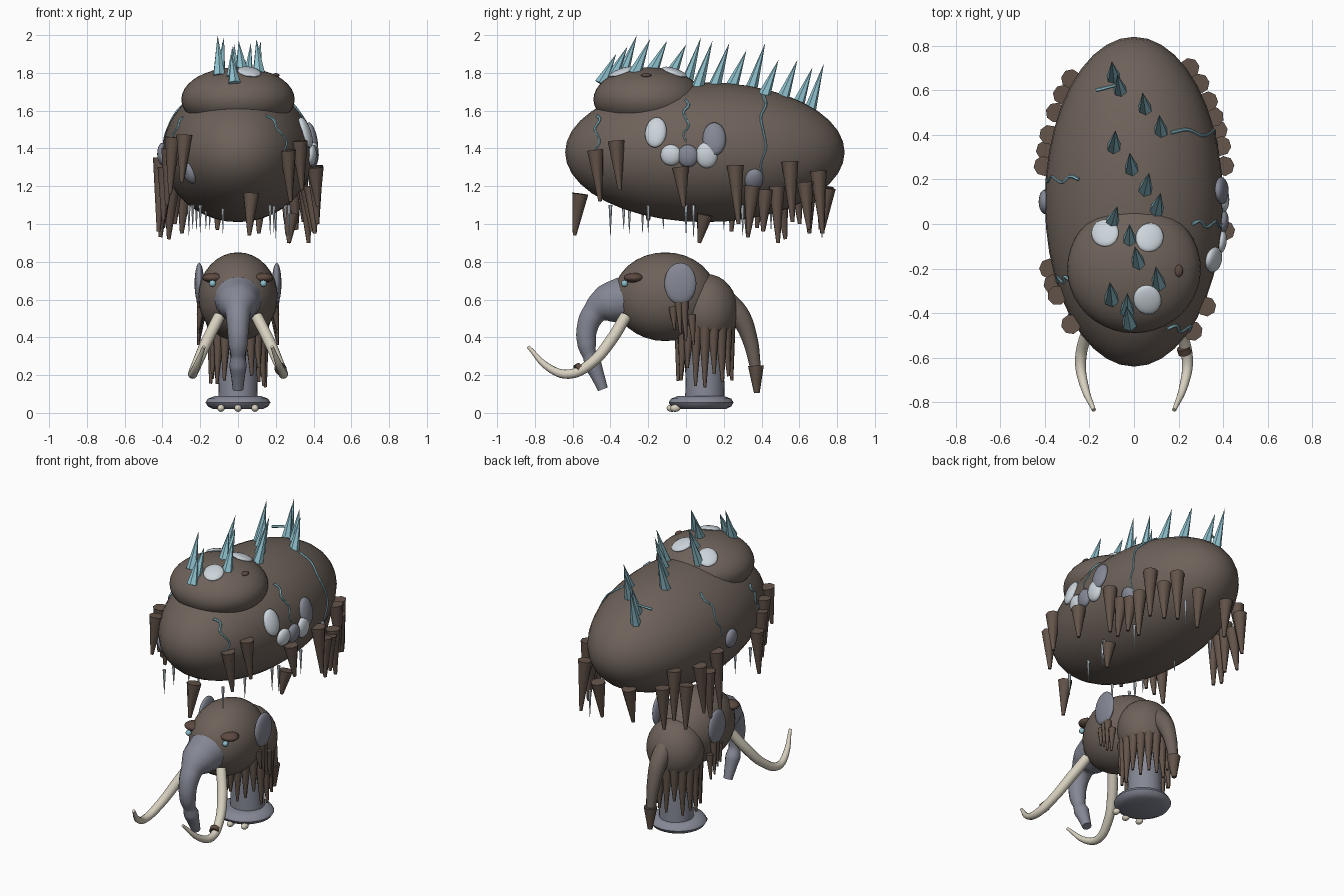
import bpy, bmesh, math, random
from mathutils import Vector, Matrix

random.seed(4)
cube = bpy.data.objects.get("Cube")
if cube:
    bpy.data.objects.remove(cube)


def material(name, r, g, b):
    m = bpy.data.materials.new(name)
    m.use_nodes = True
    m.diffuse_color = (r, g, b, 1)
    m.node_tree.nodes["Principled BSDF"].inputs["Base Color"].default_value = (r, g, b, 1)
    return m


fur = material("brown fur", .155, .122, .102)
hair_mat = material("dark brown hair", .125, .088, .068)
hide = material("grey hide", .235, .245, .3)
ivory = material("ivory", .68, .63, .52)
ice = material("blue ice", .27, .53, .61)
frost = material("pale frost", .6, .66, .71)
brow_mat = material("dark red brown", .11, .068, .053)


def finish(name, bm, mat, angle=40):
    me = bpy.data.meshes.new(name)
    bmesh.ops.recalc_face_normals(bm, faces=bm.faces)
    bm.to_mesh(me)
    bm.free()
    me.materials.append(mat)
    for p in me.polygons:
        p.use_smooth = True
    me.set_sharp_from_angle(angle=math.radians(angle))
    ob = bpy.data.objects.new(name, me)
    bpy.context.collection.objects.link(ob)
    return ob


def blob(name, centre, size, mat, normal=None, seg=32):
    """Ellipsoid; its local z follows normal when one is given."""
    bm = bmesh.new()
    bmesh.ops.create_uvsphere(bm, u_segments=seg, v_segments=seg // 2, radius=1)
    turn = Vector(normal).to_track_quat('Z', 'Y').to_matrix().to_4x4() if normal else Matrix()
    bm.transform(Matrix.Translation(centre) @ turn @ Matrix.Diagonal((*size, 1)))
    return finish(name, bm, mat, 60)


def spike(name, base, tip, r1, r2, mat, sides=8, angle=50):
    """Tapered cone between two points."""
    a, b = Vector(base), Vector(tip)
    bm = bmesh.new()
    bmesh.ops.create_cone(bm, cap_ends=True, segments=sides, radius1=r1, radius2=r2, depth=(b - a).length)
    bm.transform(Matrix.Translation((a + b) / 2) @ (b - a).to_track_quat('Z', 'Y').to_matrix().to_4x4())
    return finish(name, bm, mat, angle)


def tube(name, points, mat, res=3):
    """Rounded tube through (x, y, z, radius) points."""
    cu = bpy.data.curves.new(name, 'CURVE')
    cu.dimensions = '3D'
    cu.bevel_depth = 1
    cu.bevel_resolution = res
    cu.resolution_u = 5
    cu.use_fill_caps = True
    sp = cu.splines.new('BEZIER')
    sp.bezier_points.add(len(points) - 1)
    for bp, p in zip(sp.bezier_points, points):
        bp.co = p[:3]
        bp.radius = p[3]
        bp.handle_left_type = bp.handle_right_type = 'AUTO'
    ob = bpy.data.objects.new(name, cu)
    bpy.context.collection.objects.link(ob)
    me = bpy.data.meshes.new_from_object(ob.evaluated_get(bpy.context.evaluated_depsgraph_get()))
    bpy.data.objects.remove(ob)
    bm = bmesh.new()
    bm.from_mesh(me)
    bpy.data.meshes.remove(me)
    return finish(name, bm, mat, 50)


# Great upper body and the hump on top
C, R = Vector((0, .1, 1.38)), Vector((.4, .74, .37))
HC, HR = Vector((0, -.2, 1.66)), Vector((.3, .29, .17))
blob("body", C, R, fur, seg=40)
blob("hump", HC, HR, fur, seg=40)


def ring(y):
    return math.sqrt(max(0, 1 - ((y - C.y) / R.y) ** 2))


def top_z(x, y):
    zs = [c.z + r.z * math.sqrt(max(0, 1 - ((x - c.x) / r.x) ** 2 - ((y - c.y) / r.y) ** 2))
          for c, r in ((C, R), (HC, HR))]
    inside = (x / HR.x) ** 2 + ((y - HC.y) / HR.y) ** 2 < 1
    return max(zs) if inside else zs[0]


# Ice spikes along the back: x, y, tip height
for x, y, z in [(-.1, -.32, 2), (-.02, -.43, 1.9), (-.03, -.37, 1.94), (.11, -.25, 1.98), (.02, -.16, 1.97),
                (-.02, -.06, 1.95), (-.1, .02, 1.99), (.1, .08, 1.97), (.05, .17, 1.96), (-.01, .26, 1.92),
                (-.09, .36, 1.96), (.12, .43, 1.87), (.05, .53, 1.87), (-.06, .61, 1.83), (-.09, .67, 1.85)]:
    base = top_z(x, y) - .02
    spike("ice_spike", (x, y - .02, base), (x + random.uniform(-.02, .03), y + .06, z), .035, 0, ice, 6, 30)
tube("fallen_icicle", [(-.17, .6, 1.69, .009), (-.05, .63, 1.71, .006)], ice, 1)

# Hanging locks on each side: y, top, bottom
locks = {1: [(-.48, 1.39, 1.12), (-.37, 1.44, 1.18), (-.03, 1.3, 1.09), (.26, 1.31, 1), (.35, 1.2, .95),
             (.42, 1.18, .96), (.48, 1.2, .9), (.55, 1.33, 1.01), (.63, 1.22, .97), (.7, 1.28, .95)],
         -1: [(-.45, 1.47, 1.22), (-.32, 1.46, 1.16), (-.27, 1.4, 1.1), (-.2, 1.3, 1.02), (.26, 1.35, .96),
              (.33, 1.24, .93), (.4, 1.3, .98), (.5, 1.2, .92), (.58, 1.32, 1), (.65, 1.22, .95)]}
for side, rows in locks.items():
    for y, hi, lo in rows:
        x = side * (R.x * ring(y) + .015)
        spike("fur_lock", (x, y, hi), (x + side * .015, y + random.uniform(-.03, .03), lo), .045, .01, hair_mat)
for x, y, hi, lo in [(.07, -.56, 1.16, .94), (.12, .75, 1.19, .95), (-.1, .74, 1.2, .97), (.28, .1, 1.05, .9)]:
    spike("loose_lock", (x, y, hi), (x - .01, y - .03, lo), .045, .01, hair_mat)

# Thin icicles under the belly
for x, y in [(-.26, -.4), (-.24, -.33), (-.2, -.23), (-.17, -.12), (-.15, .2), (-.08, -.3), (.17, -.4),
             (.19, -.2), (.25, 0), (.27, .04), (.25, .3), (-.22, .45), (.2, .72)]:
    spike("icicle", (x, y, 1.1), (x, y, random.uniform(.92, .98)), .01, .001, frost, 6)

# Frost and stone plates on the flanks: side, y, z, half width, half height, material
for side, y, z, w, h, m in [(1, -.16, 1.485, .085, .058, frost), (1, -.08, 1.365, .056, .056, frost),
                            (1, .01, 1.36, .06, .055, hide), (1, .11, 1.365, .07, .058, frost),
                            (1, .15, 1.45, .09, .062, hide), (1, .36, 1.235, .062, .05, hide),
                            (-1, .1, 1.37, .06, .055, hide), (-1, -.42, 1.27, .06, .045, hide)]:
    x = side * R.x * math.sqrt(max(.02, ring(y) ** 2 - ((z - C.z) / R.z) ** 2))
    n = Vector((x / R.x ** 2, (y - C.y) / R.y ** 2, (z - C.z) / R.z ** 2)).normalized()
    blob("flank_plate", (x, y, z), (h, w, .028), m, n, 20)
for x, y in [(-.13, -.04), (.07, -.06), (.06, -.34)]:
    n = Vector((x / HR.x ** 2, (y - HC.y) / HR.y ** 2, (top_z(x, y) - HC.z) / HR.z ** 2))
    blob("hump_frost", (x, y, top_z(x, y)), (.062, .07, .018), frost, n, 20)
blob("hump_knot", (.2, -.21, top_z(.2, -.21)), (.02, .028, .012), brow_mat, seg=12)

# Ice veins running down the flanks: y, start angle, end angle
for y, t0, t1 in [(-.47, .95, -.15), (0, .85, .15), (.41, 1.1, -.45), (.2, math.pi - .9, math.pi - .1),
                  (-.25, math.pi - .6, math.pi - .1)]:
    pts = []
    for i in range(7):
        t, yy = t0 + (t1 - t0) * i / 6, y + .015 * math.sin(i * 2.1)
        s = ring(yy) * 1.005
        pts.append((R.x * s * math.cos(t), yy, C.z + R.z * s * math.sin(t), .008 - .0008 * i))
    tube("ice_vein", pts, ice, 1)

# Lower animal: head, shoulders, leg and foot
blob("head", (0, -.11, .615), (.21, .275, .235), fur)
blob("shoulders", (0, .11, .54), (.18, .165, .195), fur)
spike("leg", (0, .1, .06), (0, .1, .5), .105, .095, hide, 24)
bm = bmesh.new()
prof = [(0, .02), (.13, .02), (.16, .035), (.172, .055), (.16, .075), (.12, .09), (0, .09)]
vs = [bm.verts.new((r, 0, z)) for r, z in prof]
es = [bm.edges.new(p) for p in zip(vs, vs[1:])]
bmesh.ops.spin(bm, geom=vs + es, cent=(0, 0, 0), axis=(0, 0, 1), angle=math.tau, steps=28)
bmesh.ops.remove_doubles(bm, verts=bm.verts, dist=.0005)
bm.transform(Matrix.Translation((0, .08, 0)))
finish("foot", bm, hide)
for x in (-.09, 0, .09):
    blob("toenail", (x, -.075 + abs(x) * .2, .025), (.02, .028, .02), ivory, seg=12)

# Trunk and tail
tube("trunk", [(0, -.33, .6, .125), (0, -.42, .575, .105), (0, -.485, .53, .066), (0, -.525, .44, .056),
               (0, -.525, .36, .05), (0, -.51, .3, .037), (0, -.49, .25, .046), (0, -.465, .19, .036),
               (0, -.44, .125, .028)], hide, 5)
tube("tail", [(0, .2, .6, .06), (0, .28, .52, .055), (0, .335, .4, .042), (0, .37, .23, .028)], fur, 4)
spike("tail_tuft", (0, .37, .25), (0, .375, .105), .042, .015, hair_mat)

# Paired parts: ears, eyes, brows, tusks and cheek hair
for s in (-1, 1):
    blob("ear", (s * .205, -.03, .685), (.025, .085, .11), hide, seg=24)
    blob("eye", (s * .135, -.325, .685), (.018, .018, .018), ice, seg=12)
    blob("brow", (s * .13, -.275, .715), (.06, .055, .026), brow_mat, seg=16)
    tube("tusk", [(s * .1, -.32, .51, .031), (s * .165, -.4, .38, .031), (s * .215, -.5, .265, .028),
                  (s * .24, -.62, .205, .025), (s * .225, -.72, .235, .02), (s * .18, -.835, .35, .009)], ivory, 4)
    for y, hi, lo in [(-.07, .56, .44), (-.04, .6, .42), (-.01, .59, .38), (.03, .52, .36)]:
        spike("cheek_hair", (s * .195, y, hi), (s * .21, y + .01, lo), .024, .006, hair_mat)
tube("tusk_band", [(.222, -.555, .238, .031), (.23, -.58, .225, .031)], brow_mat)

# Skirt of hair around the leg
for i in range(18):
    a = math.tau * i / 18
    d = Vector((math.cos(a), math.sin(a), 0))
    c = Vector((0, .1, 0))
    spike("leg_hair", c + d * .13 + Vector((0, 0, .46)),
          c + d * .145 + Vector((0, 0, random.uniform(.13, .25))), .034, .008, hair_mat)
